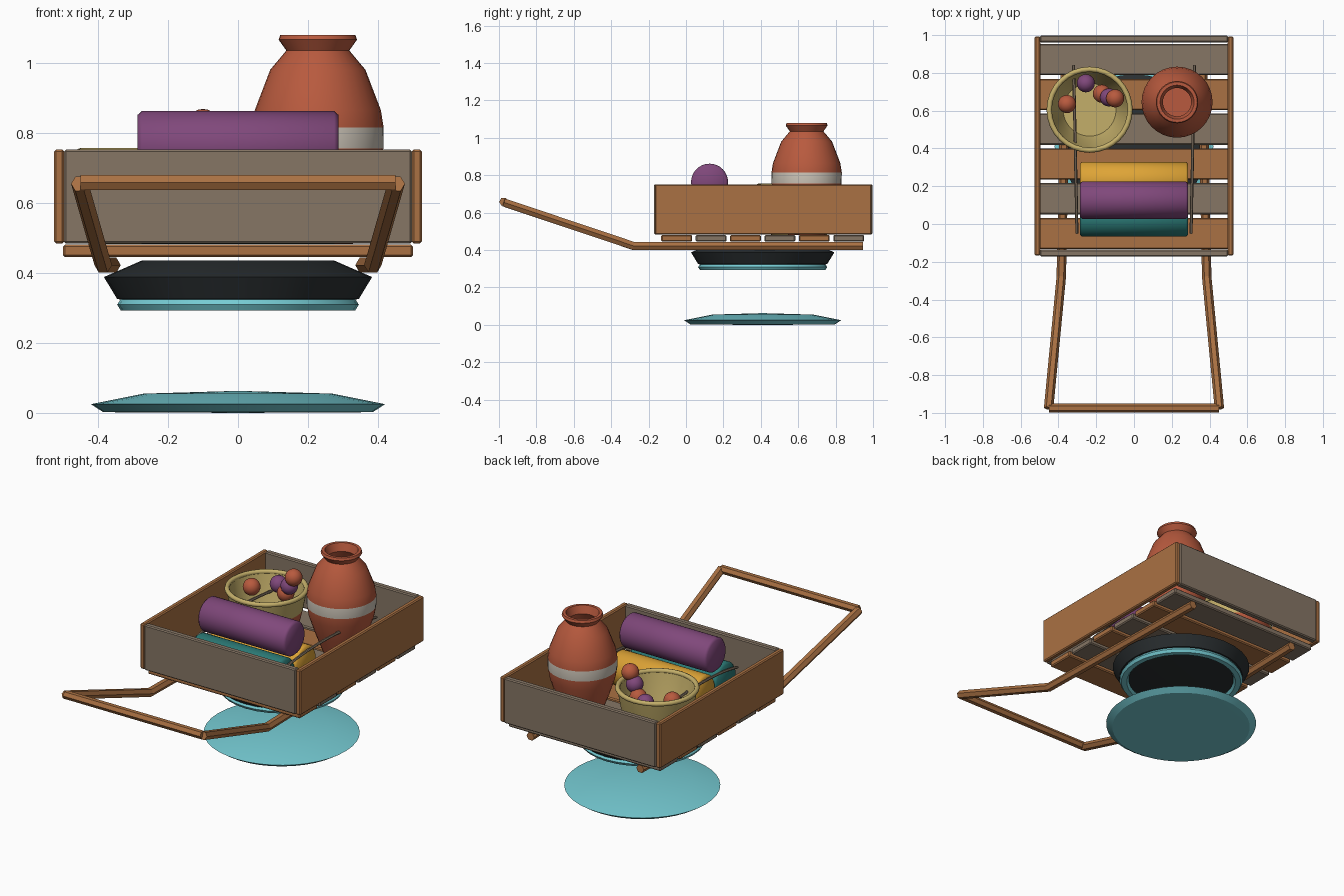
import bpy, bmesh, math
from mathutils import Vector

cube = bpy.data.objects.get("Cube")
if cube:
    bpy.data.objects.remove(cube, do_unlink=True)


def material(name, r, g, b):
    """Flat colour given as 0-255 display values, stored as linear."""
    lin = [((c / 255 + 0.055) / 1.055) ** 2.4 for c in (r, g, b)] + [1]
    m = bpy.data.materials.new(name)
    m.use_nodes = True
    m.diffuse_color = lin
    m.node_tree.nodes["Principled BSDF"].inputs["Base Color"].default_value = lin
    return m


WOOD = material("warm wood", 170, 113, 67)
GREY = material("weathered wood", 134, 118, 101)
PURPLE = material("purple cloth", 128, 72, 123)
TEAL = material("teal cloth", 44, 124, 120)
YELLOW = material("yellow cloth", 222, 164, 54)
STRAW = material("straw", 196, 175, 106)
CLAY = material("terracotta", 184, 90, 62)
CREAM = material("cream glaze", 205, 197, 184)
DARK = material("dark metal", 42, 47, 49)
GLOW = material("pale cyan", 118, 204, 212)


def add(name, bm, mats, loc=(0, 0, 0), smooth=None):
    bmesh.ops.recalc_face_normals(bm, faces=bm.faces)
    me = bpy.data.meshes.new(name)
    bm.to_mesh(me)
    bm.free()
    ob = bpy.data.objects.new(name, me)
    ob.location = loc
    bpy.context.collection.objects.link(ob)
    for m in mats:
        me.materials.append(m)
    if smooth:
        bpy.ops.object.select_all(action='DESELECT')
        ob.select_set(True)
        bpy.context.view_layer.objects.active = ob
        bpy.ops.object.shade_smooth_by_angle(angle=math.radians(smooth))
    return ob


def box(name, mat, size, loc, bevel=0.006):
    bm = bmesh.new()
    bmesh.ops.create_cube(bm, size=1)
    bmesh.ops.scale(bm, vec=size, verts=bm.verts)
    bmesh.ops.bevel(bm, geom=bm.edges[:], offset=bevel, segments=1, affect='EDGES')
    return add(name, bm, [mat], loc)


def lathe(name, bands, loc, n=32, smooth=35, closed=False):
    """Bands are (material, [(radius, z), ...]); neighbouring bands share an end point."""
    bm = bmesh.new()
    mats = []
    for mat, pts in bands:
        if mat not in mats:
            mats.append(mat)
        pts = pts + pts[:1] if closed else pts
        rings = []
        for r, z in pts:
            steps = [2 * math.pi * i / n for i in range(n if r else 1)]
            rings.append([bm.verts.new((r * math.cos(a), r * math.sin(a), z)) for a in steps])
        for a, b in zip(rings, rings[1:]):
            for i in range(n):
                quad = [a[i % len(a)], a[(i + 1) % len(a)], b[(i + 1) % len(b)], b[i % len(b)]]
                f = bm.faces.new(list(dict.fromkeys(quad)))
                f.material_index = mats.index(mat)
    bmesh.ops.remove_doubles(bm, verts=bm.verts, dist=0.0001)
    return add(name, bm, mats, loc, smooth)


def tube(name, mat, points, radius, kind='POLY'):
    """Hexagonal bar swept along a path, turned into a mesh."""
    cu = bpy.data.curves.new(name, 'CURVE')
    cu.dimensions = '3D'
    cu.bevel_depth = radius
    cu.bevel_resolution = 1
    cu.use_fill_caps = True
    sp = cu.splines.new(kind)
    sp.points.add(len(points) - 1)
    for p, co in zip(sp.points, points):
        p.co = (*co, 1)
    if kind == 'NURBS':
        sp.use_endpoint_u = True
        sp.resolution_u = 6
    tmp = bpy.data.objects.new(name + "_path", cu)
    bpy.context.collection.objects.link(tmp)
    dg = bpy.context.evaluated_depsgraph_get()
    me = bpy.data.meshes.new_from_object(tmp.evaluated_get(dg))
    bpy.data.objects.remove(tmp, do_unlink=True)
    bm = bmesh.new()
    bm.from_mesh(me)
    for f in bm.faces:
        f.smooth = False
        f.material_index = 0
    return add(name, bm, [mat])


# Cargo box: floor planks in alternating wood, then four walls
for i in range(6):
    box(f"floor_plank_{i + 1}", GREY if i % 2 else WOOD,
        (1.0, 0.165, 0.036), (0, -0.05 + 0.184 * i, 0.463))
for side, sx in (("left", 1), ("right", -1)):
    box(side + "_wall", WOOD, (0.03, 1.16, 0.268), (0.511 * sx, 0.413, 0.618))
for end, y in (("front", -0.154), ("back", 0.98)):
    box(end + "_wall", GREY, (0.995, 0.036, 0.268), (0, y, 0.618))

# Long rails that bend up into the pulling handle
for side, sx in (("left", 1), ("right", -1)):
    tube(side + "_rail", WOOD, [(0.36 * sx, 0.945, 0.422), (0.385 * sx, -0.28, 0.422),
                                (0.452 * sx, -0.975, 0.655)], 0.025)
tube("handle_bar", WOOD, [(-0.45, -0.975, 0.658), (0.45, -0.975, 0.658)], 0.024)

# Hover unit: dark housing, glowing ring and the disc below
HUB = (0, 0.41, 0)
lathe("hover_housing", [(DARK, [(0, 0.435), (0.275, 0.435), (0.383, 0.388),
                                (0.345, 0.325), (0.29, 0.32), (0, 0.32)])], HUB, smooth=25)
lathe("hover_ring", [(GLOW, [(0.335, 0.325), (0.345, 0.309), (0.335, 0.293),
                             (0.305, 0.293), (0.293, 0.309), (0.305, 0.325)])],
      HUB, closed=True)
lathe("hover_disc", [(GLOW, [(0, 0.063), (0.27, 0.055), (0.42, 0.025),
                             (0.385, 0.002), (0, 0)])], HUB, n=40, smooth=25)

# Clay jar with a glazed band and an open mouth
lathe("jar", [
    (CLAY, [(0, 0.482), (0.1, 0.482), (0.145, 0.6), (0.178, 0.7), (0.187, 0.755)]),
    (CREAM, [(0.187, 0.755), (0.188, 0.815)]),
    (CLAY, [(0.188, 0.815), (0.18, 0.865), (0.136, 0.98), (0.09, 1.035), (0.112, 1.066),
            (0.107, 1.08), (0.09, 1.08), (0.075, 1.035), (0.12, 0.96), (0.165, 0.85),
            (0.16, 0.7), (0.09, 0.5), (0, 0.5)])], (0.228, 0.645, 0))

# Woven basket with a painted band and a rolled rim
BASKET = (-0.235, 0.605, 0)
lathe("basket", [
    (STRAW, [(0, 0.482), (0.15, 0.482), (0.178, 0.55)]),
    (CLAY, [(0.178, 0.55), (0.197, 0.63)]),
    (STRAW, [(0.197, 0.63), (0.218, 0.742), (0.204, 0.742), (0.165, 0.56),
             (0.14, 0.5), (0, 0.5)])], BASKET)
rim = [(0.214 + 0.014 * math.cos(a * math.pi / 4), 0.743 + 0.014 * math.sin(a * math.pi / 4))
       for a in range(8)]
lathe("basket_rim", [(STRAW, rim)], BASKET, smooth=60, closed=True)

# Fruit piled in the basket
fruit = [(CLAY, -0.355, 0.635, 0.708), (PURPLE, -0.255, 0.745, 0.71), (CLAY, -0.17, 0.69, 0.7),
         (PURPLE, -0.132, 0.67, 0.76), (CLAY, -0.1, 0.665, 0.82)]
for i, (mat, *loc) in enumerate(fruit):
    bm = bmesh.new()
    bmesh.ops.create_uvsphere(bm, u_segments=20, v_segments=12, radius=0.048)
    add(f"fruit_{i + 1}", bm, [mat], loc, 60)

# Stack of three cloth rolls
for name, mat, y, z in (("teal", TEAL, 0.032, 0.582), ("yellow", YELLOW, 0.23, 0.582),
                        ("purple", PURPLE, 0.126, 0.763)):
    half = 0.287
    roll = lathe(name + "_cloth_roll", [(mat, [(0, -half), (0.088, -half), (0.099, 0.012 - half),
                                               (0.099, half - 0.012), (0.088, half), (0, half)])],
                 (0, y, z), smooth=50)
    roll.rotation_euler.y = math.pi / 2

# Tie cords running over the load
for side, sx in (("left", 1), ("right", -1)):
    tube(side + "_cord", GREY, [(0.302 * sx, -0.05, 0.63), (0.306 * sx, 0.15, 0.68),
                                (0.312 * sx, 0.5, 0.69), (0.32 * sx, 0.84, 0.63)],
         0.008, 'NURBS')
